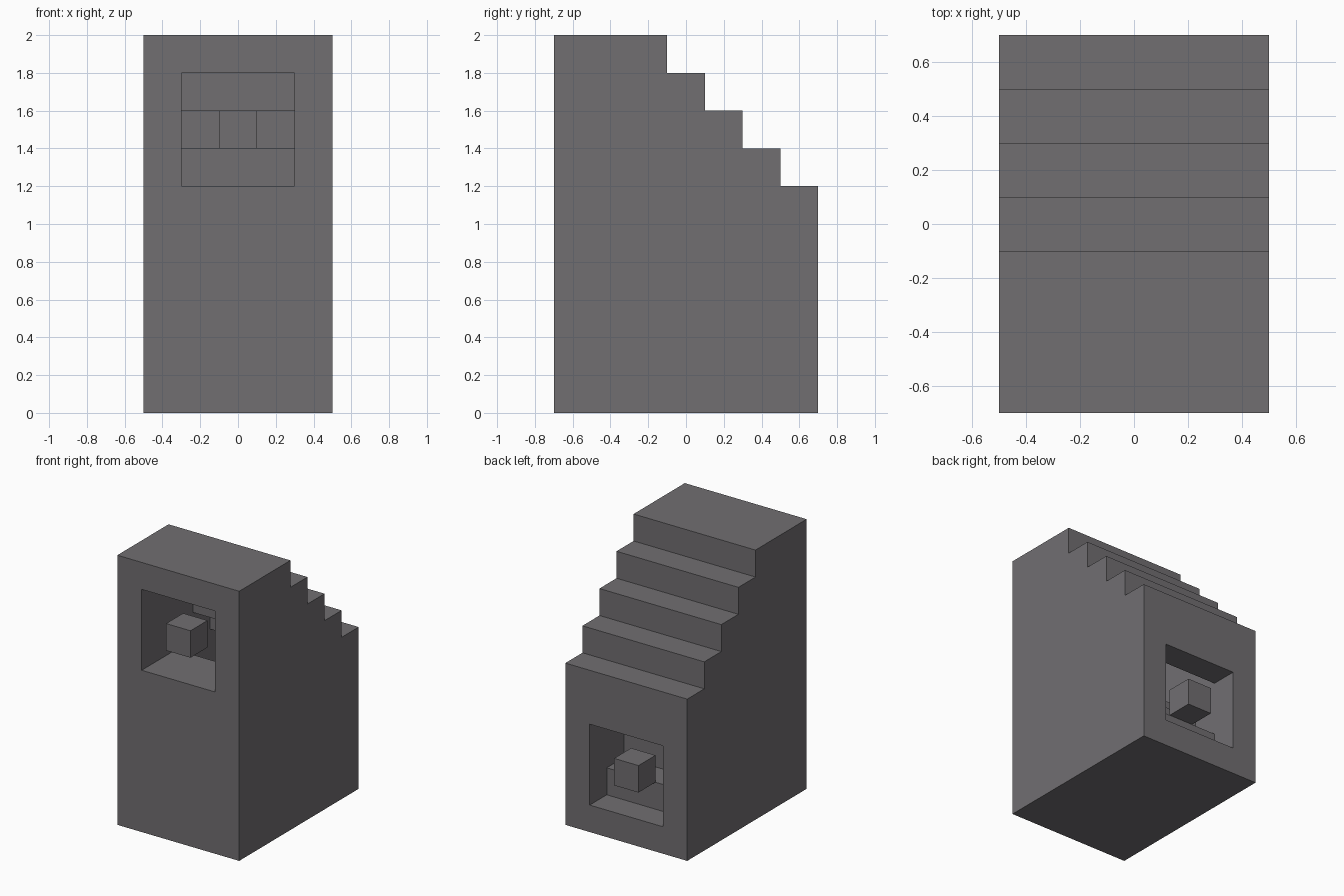
import bpy
import bmesh

cube = bpy.data.objects.get("Cube")
if cube:
    bpy.data.objects.remove(cube, do_unlink=True)

STEP = 0.2

stone = bpy.data.materials.new("dark_grey")
stone.use_nodes = True
colour = (0.165, 0.158, 0.167, 1)
stone.diffuse_color = colour
stone.node_tree.nodes["Principled BSDF"].inputs["Base Color"].default_value = colour


def stair_line(y_start, y_first, y_end, z_top, count):
    """Points (y, z) of a staircase descending towards the back."""
    points = [(y_start, z_top)]
    for i in range(count):
        y = y_first + STEP * i
        points += [(y, z_top - STEP * i), (y, z_top - STEP * (i + 1))]
    return points + [(y_end, z_top - STEP * count)]


def extrude_profile(name, profile, half_width):
    """Solid made by extruding a (y, z) profile along x."""
    bm = bmesh.new()
    face = bm.faces.new([bm.verts.new((-half_width, y, z)) for y, z in profile])
    result = bmesh.ops.extrude_face_region(bm, geom=[face])
    verts = [v for v in result["geom"] if isinstance(v, bmesh.types.BMVert)]
    bmesh.ops.translate(bm, verts=verts, vec=(2 * half_width, 0, 0))
    bmesh.ops.recalc_face_normals(bm, faces=bm.faces)
    mesh = bpy.data.meshes.new(name)
    bm.to_mesh(mesh)
    bm.free()
    mesh.materials.append(stone)
    obj = bpy.data.objects.new(name, mesh)
    bpy.context.collection.objects.link(obj)
    return obj


# Block with a stepped back
outline = stair_line(-0.7, -0.1, 0.7, 2.0, 4) + [(0.7, 0), (-0.7, 0)]
body = extrude_profile("stepped_block", outline, 0.5)

# Square tunnel that descends in steps from front to back
floor = stair_line(-0.8, -0.3, 0.8, 1.2, 5)
ceiling = [(y, z + 3 * STEP) for y, z in reversed(floor)]
cutter = extrude_profile("tunnel_cutter", floor + ceiling, 0.3)
cutter.hide_render = True

cut = body.modifiers.new("tunnel", "BOOLEAN")
cut.operation = "DIFFERENCE"
cut.solver = "EXACT"
cut.object = cutter
bpy.context.view_layer.objects.active = body
bpy.ops.object.modifier_apply(modifier=cut.name)
bpy.data.objects.remove(cutter, do_unlink=True)

# Small cubes floating in the two tunnel mouths
for name, y, z in (("front_cube", -0.6, 1.5), ("back_cube", 0.6, 0.5)):
    bpy.ops.mesh.primitive_cube_add(size=STEP, location=(0, y, z))
    small = bpy.context.object
    small.name = name
    small.data.materials.append(stone)
